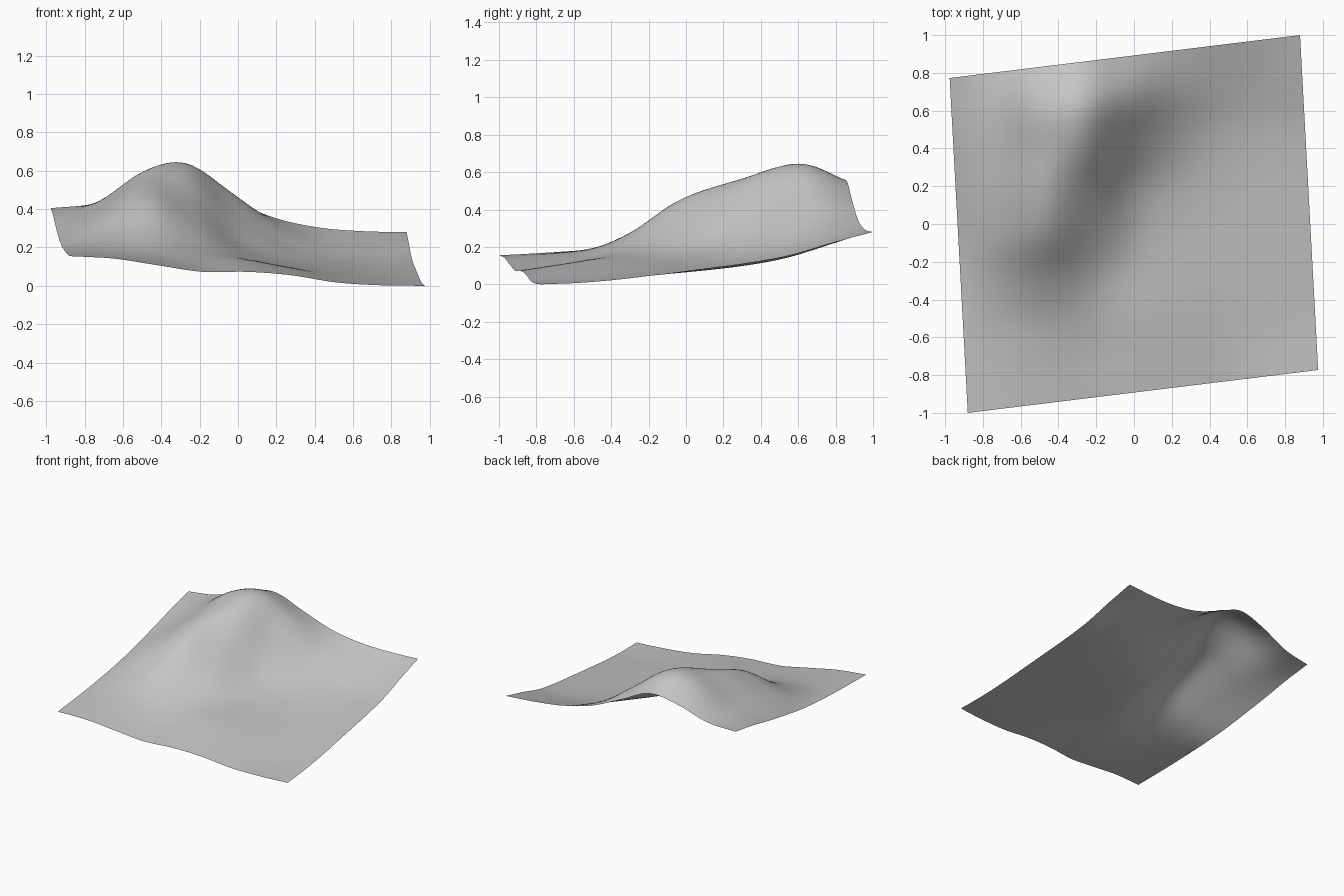
import bpy, bmesh, math
from mathutils import Vector

if "Cube" in bpy.data.objects:
    bpy.data.objects.remove(bpy.data.objects["Cube"])

# Height samples: rows run front to back, columns left to right
HEIGHTS = [
    [.155, .142, .107, .073, .073, .055, .018, .003, .000],
    [.167, .158, .130, .100, .108, .078, .034, .012, .009],
    [.182, .186, .178, .147, .138, .097, .054, .032, .029],
    [.202, .256, .284, .212, .150, .105, .068, .052, .057],
    [.230, .352, .445, .325, .182, .118, .084, .072, .086],
    [.270, .400, .530, .450, .245, .152, .110, .098, .116],
    [.315, .420, .570, .588, .372, .225, .155, .138, .157],
    [.365, .435, .597, .645, .490, .318, .230, .207, .222],
    [.405, .430, .515, .555, .455, .357, .305, .285, .280],
]
N = 64  # quads per side


def spline(values, t):
    """Smooth curve through evenly spaced values, t from 0 to 1."""
    p = [2 * values[0] - values[1]] + list(values) + [2 * values[-1] - values[-2]]
    f = t * (len(values) - 1)
    i = min(int(f), len(values) - 2)
    f -= i
    a, b, c, d = p[i:i + 4]
    return b + .5 * f * (c - a + f * (2 * a - 5 * b + 4 * c - d + f * (3 * (b - c) + d - a)))


# Ground sheet: slightly turned square grid lifted by the height samples
bm = bmesh.new()
grid = []
for j in range(N + 1):
    t = j / N
    row = []
    for i in range(N + 1):
        s = i / N
        z = spline([spline(r, s) for r in HEIGHTS], t)
        row.append(bm.verts.new((-.88 + 1.855 * s - .096 * t, -1 + .227 * s + 1.773 * t, max(z, 0))))
    grid.append(row)
for j in range(N):
    for i in range(N):
        bm.faces.new((grid[j][i], grid[j][i + 1], grid[j + 1][i + 1], grid[j + 1][i])).smooth = True

# Soften the sampled relief, leaving the border in place
inner = [v for v in bm.verts if not v.is_boundary]
for _ in range(8):
    bmesh.ops.smooth_vert(bm, verts=inner, factor=.5, use_axis_x=False, use_axis_y=False, use_axis_z=True)

mesh = bpy.data.meshes.new("terrain_sheet")
bm.to_mesh(mesh)
bm.free()
terrain = bpy.data.objects.new("terrain_sheet", mesh)
bpy.context.collection.objects.link(terrain)

grey = bpy.data.materials.new("plain_grey")
grey.diffuse_color = (.56, .56, .56, 1)
grey.use_nodes = True
grey.node_tree.nodes["Principled BSDF"].inputs["Base Color"].default_value = grey.diffuse_color
mesh.materials.append(grey)
